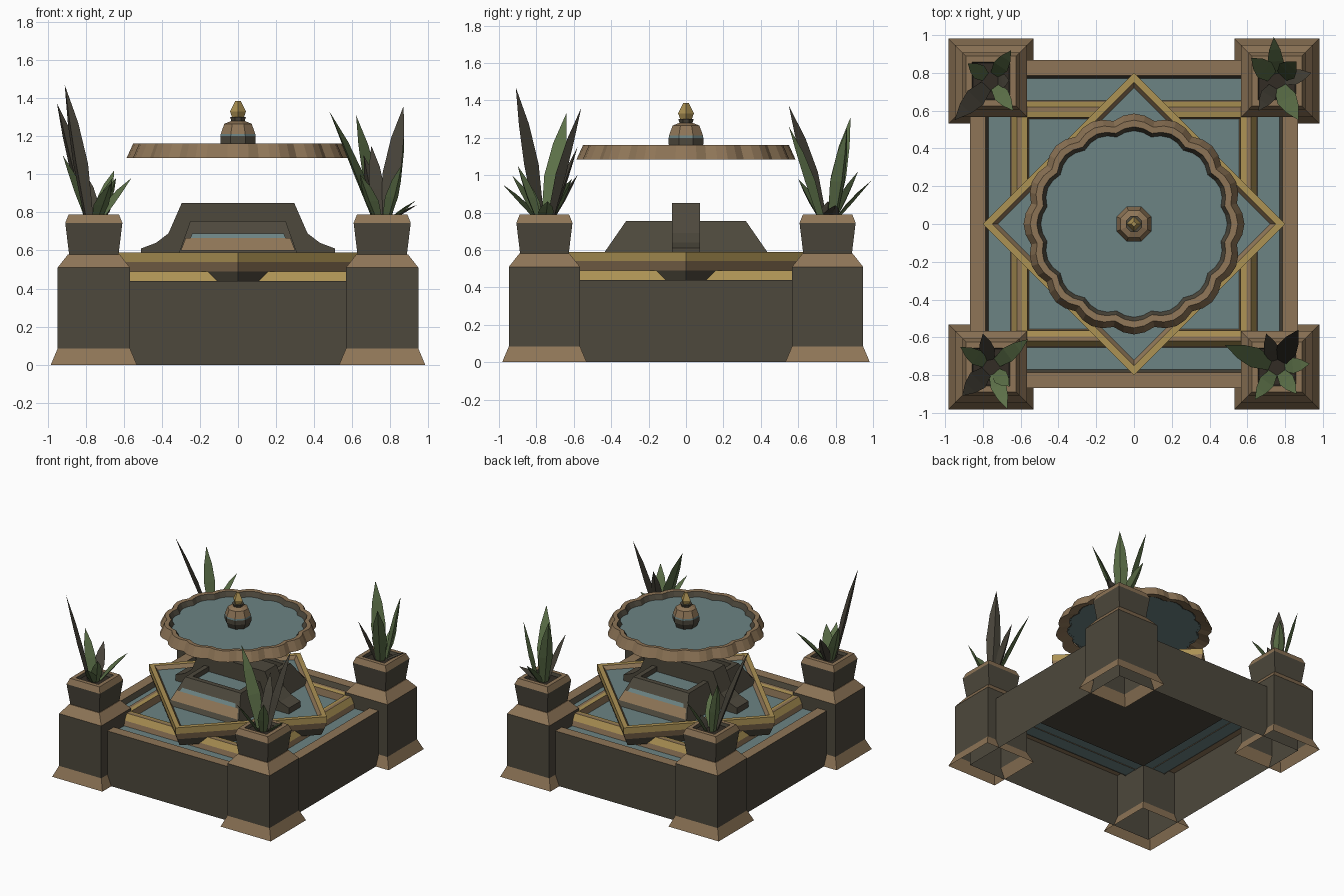
import bpy, bmesh, math
from mathutils import Vector

if "Cube" in bpy.data.objects:
    bpy.data.objects.remove(bpy.data.objects["Cube"])


def mat(name, r, g, b):
    m = bpy.data.materials.new(name)
    m.diffuse_color = [((c / 255 + .055) / 1.055) ** 2.4 for c in (r, g, b)] + [1]
    m.use_nodes = True
    m.node_tree.nodes["Principled BSDF"].inputs["Base Color"].default_value = m.diffuse_color
    return m


MATS = [mat("dark_stone", 77, 72, 60), mat("tan_trim", 142, 117, 87), mat("gold_trim", 172, 146, 84),
        mat("water", 108, 131, 131), mat("leaf_green", 92, 112, 72), mat("leaf_dark", 72, 68, 58),
        mat("soil", 50, 44, 37)]
DARK, TAN, GOLD, WATER, GREEN, DLEAF, SOIL = range(7)


def finish(name, bm, normals=False):
    if normals:
        bmesh.ops.recalc_face_normals(bm, faces=bm.faces)
    me = bpy.data.meshes.new(name)
    bm.to_mesh(me)
    bm.free()
    for m in MATS:
        me.materials.append(m)
    ob = bpy.data.objects.new(name, me)
    bpy.context.collection.objects.link(ob)
    return ob


def loft(name, rings, colors, n=4, rot=0.0, center=(0, 0), bottom=None, top=None, shape=None):
    """Stack of n-sided rings (radius, z); one colour per band, optional caps."""
    bm = bmesh.new()
    loops = []
    for r, z in rings:
        loop = []
        for i in range(n):
            a = rot + 2 * math.pi * i / n
            q = r * (shape(a) if shape else 1)
            loop.append(bm.verts.new((center[0] + q * math.cos(a), center[1] + q * math.sin(a), z)))
        loops.append(loop)
    for lo, hi, c in zip(loops, loops[1:], colors):
        for i in range(n):
            j = (i + 1) % n
            bm.faces.new((lo[i], lo[j], hi[j], hi[i])).material_index = c
    if bottom is not None:
        bm.faces.new(loops[0][::-1]).material_index = bottom
    if top is not None:
        bm.faces.new(loops[-1]).material_index = top
    return finish(name, bm)


def square(name, rings, colors, **kw):
    """Loft with square rings given as (half width, z)."""
    return loft(name, [(h * math.sqrt(2), z) for h, z in rings], colors, rot=math.pi / 4, **kw)


def blade(name, base, tip, width, color):
    """Pointed leaf with a keel, rising first and then leaning outward."""
    bm = bmesh.new()
    b, t = Vector(base), Vector(tip)
    d = t - b
    out = Vector((d.x, d.y, 0)).normalized()
    side = Vector((-out.y, out.x, 0))
    loops = []
    for h, v, w in ((0, 0, .6), (.35, .42, 1), (.66, .72, .7)):
        p = b + Vector((d.x * h, d.y * h, d.z * v))
        loops.append([bm.verts.new(p + o) for o in
                      (side * width * w / 2, out * width * w * .3, -side * width * w / 2)])
    end = bm.verts.new(t)
    for lo, hi in zip(loops, loops[1:]):
        for i in range(3):
            j = (i + 1) % 3
            bm.faces.new((lo[i], lo[j], hi[j], hi[i])).material_index = color
    for i in range(3):
        bm.faces.new((loops[-1][i], loops[-1][(i + 1) % 3], end)).material_index = color
    finish(name, bm, True)


# Outer pool: wall, water, floor and inner raised frame
square("pool_wall", [(.868, 0), (.868, .44), (.785, .44), (.765, .39)], [DARK, TAN, DARK])
square("pool_water", [(.77, .40)], [], top=WATER)
square("pool_floor", [(.57, .392)], [], bottom=DARK)
square("inner_frame", [(.655, .395), (.645, .44), (.62, .49), (.595, .49), (.565, .485), (.555, .42)],
       [TAN, GOLD, TAN, GOLD, TAN])
square("inner_water", [(.56, .43)], [], top=WATER)

# Diamond basin turned 45 degrees
loft("diamond_basin", [(.75, .43), (.78, .49), (.80, .54), (.80, .59), (.75, .59), (.715, .555)],
     [DARK, TAN, GOLD, GOLD, TAN])
loft("diamond_water", [(.73, .562)], [], top=WATER)

# Central plinth: tapered tray with water on top and sloped front and back panels
bm = bmesh.new()
loops = [[bm.verts.new((sx * x, sy * y, z)) for sx, sy in ((-1, -1), (1, -1), (1, 1), (-1, 1))]
         for x, y, z in ((.32, .455, .56), (.25, .32, .755), (.21, .28, .755), (.21, .28, .715))]
for lo, hi in zip(loops, loops[1:]):
    for i in range(4):
        j = (i + 1) % 4
        bm.faces.new((lo[i], lo[j], hi[j], hi[i]))
bm.faces.new(loops[-1]).material_index = WATER
for f in bm.faces:
    f.material_index = f.material_index or DARK
finish("plinth_tray", bm)


def slope_y(z):
    return .432 - (z - .6) * .71 + .006


bm = bmesh.new()
for s in (-1, 1):
    for z0, z1, w0, w1, c in ((.6, .665, .30, .275, TAN), (.665, .69, .25, .24, WATER)):
        f = bm.faces.new([bm.verts.new((x * -s, s * slope_y(z), z))
                          for x, z in ((-w0, z0), (w0, z0), (w1, z1), (-w1, z1))])
        f.material_index = c
finish("plinth_panels", bm)

# Cross plate with flared feet
half = [(.51, .56), (.51, .61), (.43, .64), (.365, .69), (.295, .85)]
outline = half + [(-x, z) for x, z in reversed(half)]
bm = bmesh.new()
face = bm.faces.new([bm.verts.new((x, -.075, z)) for x, z in outline])
ext = bmesh.ops.extrude_face_region(bm, geom=[face])
bmesh.ops.translate(bm, vec=(0, .15, 0), verts=[v for v in ext["geom"] if isinstance(v, bmesh.types.BMVert)])
bm.faces.new([v for v in bm.verts if abs(v.co.y + .075) < 1e-4]) if not face.is_valid else None
finish("cross_plate", bm, True)


# Floating scalloped bowl, its water and finial
def scallop(a):
    return 1 - .05 * (1 - abs(math.cos(8 * a)))


loft("upper_bowl", [(.50, 1.11), (.585, 1.085), (.55, 1.162), (.515, 1.16), (.49, 1.115)],
     [TAN, TAN, TAN, DARK], n=64, shape=scallop)
loft("upper_water", [(.50, 1.118), (.50, 1.122)], [WATER], n=32, bottom=WATER, top=WATER)
loft("finial", [(.08, 1.12), (.10, 1.165), (.10, 1.2), (.098, 1.212), (.078, 1.265), (.038, 1.28),
                (.045, 1.30)], [DARK, DARK, WATER, TAN, TAN, DARK],
     n=8, rot=math.pi / 8, top=DARK)
loft("finial_tip", [(.03, 1.295), (.042, 1.33), (.015, 1.385)], [GOLD, GOLD], n=4, bottom=GOLD, top=GOLD)

# Corner pillars with planters; leaves listed as tip x, y, z per corner
C = .757
LEAVES = {
    (-1, -1): [(-.92, -.65, 1.10), (-.91, -.91, 1.47), (-.56, -.61, .98), (-.67, -.98, .95),
               (-.80, -.58, 1.0), (-.66, -.86, .98)],
    (1, -1): [(.48, -.64, 1.33), (.87, -.56, 1.36), (.86, -.90, 1.05), (.64, -.93, 1.0),
              (.70, -.58, 1.15), (.93, -.74, .86)],
    (-1, 1): [(-.65, .92, 1.02), (-.95, .55, 1.37), (-.64, .60, .98), (-.88, .85, 1.2),
              (-.66, .76, .86)],
    (1, 1): [(.74, .99, .97), (.94, .80, .84), (.62, .88, 1.31), (.87, .55, 1.26), (.66, .60, 1.1),
             (.86, .86, 1.25)],
}
for (sx, sy), tips in LEAVES.items():
    c = (sx * C, sy * C)
    square("corner_pillar", [(.226, 0), (.19, .085), (.19, .51), (.135, .58), (.10, .58)],
           [TAN, DARK, TAN, TAN], center=c)
    square("planter", [(.13, .58), (.15, .745), (.148, .75), (.132, .79), (.10, .79), (.095, .765)],
           [DARK, TAN, TAN, TAN, DARK], center=c, top=SOIL)
    for k, (x, y, z) in enumerate(tips):
        d = Vector((x - c[0], y - c[1])).normalized() * .035
        blade("leaf", (c[0] + d.x, c[1] + d.y, .76), (x, y, z), .11 if z > 1.2 else .085,
              DLEAF if k % 3 == 1 else GREEN)
